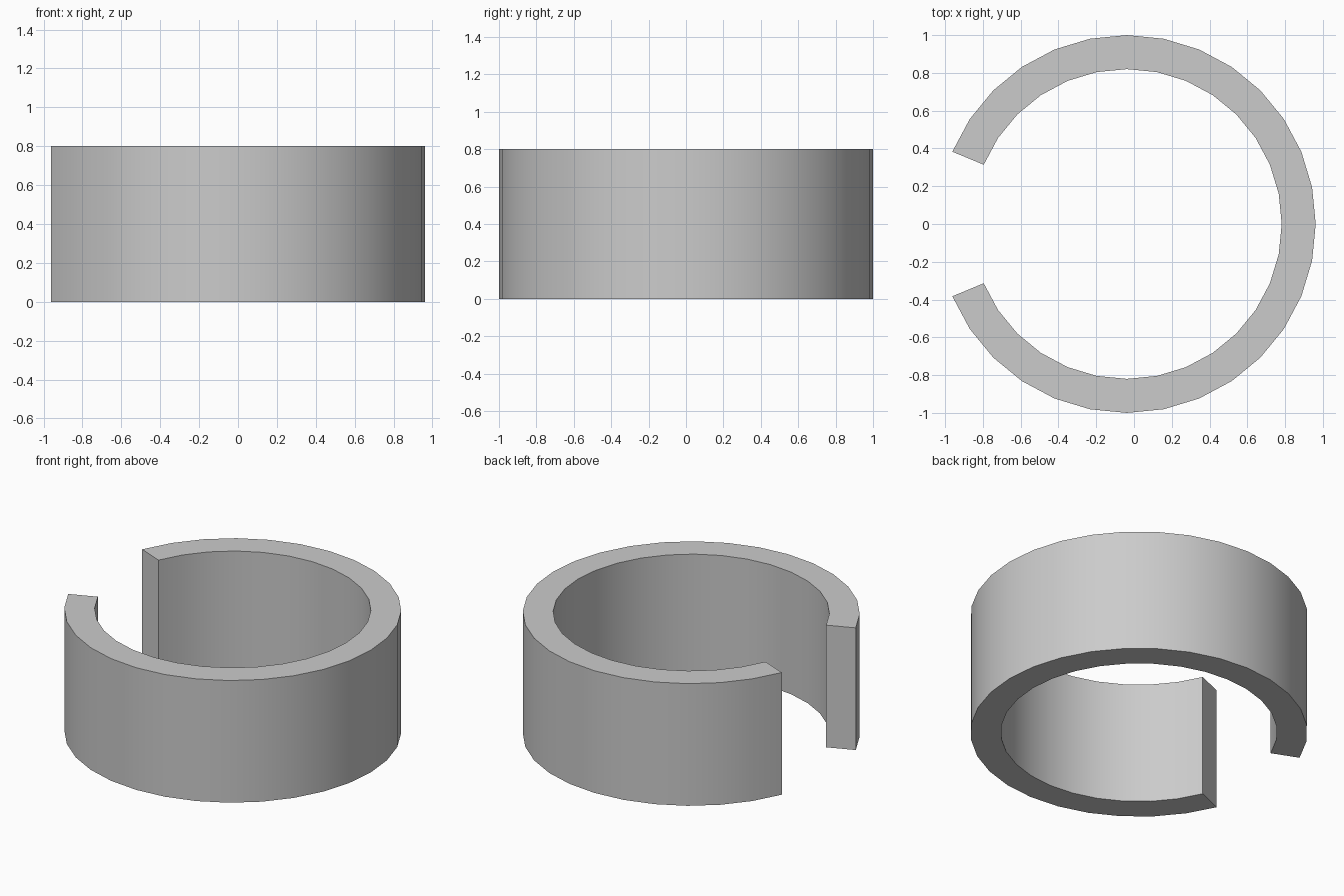
import bpy, bmesh
from math import cos, sin, radians

if "Cube" in bpy.data.objects:
    bpy.data.objects.remove(bpy.data.objects["Cube"])

OUTER, INNER, HEIGHT = 1.0, 0.82, 0.8
STEPS, HALF_ARC = 28, 157.5      # 28 of 32 sides, gap faces -x
CENTRE_X = -0.038

# C-shaped band: rectangular section at one end, swept round the z axis
bm = bmesh.new()
a = radians(-HALF_ARC)
section = [(OUTER, 0), (OUTER, HEIGHT), (INNER, HEIGHT), (INNER, 0)]
verts = [bm.verts.new((CENTRE_X + r * cos(a), r * sin(a), z)) for r, z in section]
start_cap = bm.faces.new(verts)
swept = bmesh.ops.spin(bm, geom=[start_cap], cent=(CENTRE_X, 0, 0), axis=(0, 0, 1),
                       angle=radians(2 * HALF_ARC), steps=STEPS, use_duplicate=False)

# Close the starting end if the sweep consumed its face
bm.verts.ensure_lookup_table()
open_edges = [e for e in bm.edges if e.is_boundary]
if open_edges:
    bmesh.ops.holes_fill(bm, edges=open_edges, sides=4)
bmesh.ops.recalc_face_normals(bm, faces=bm.faces)

mesh = bpy.data.meshes.new("open_ring_band")
bm.to_mesh(mesh)
bm.free()
ring = bpy.data.objects.new("open_ring_band", mesh)
bpy.context.collection.objects.link(ring)

# Smooth curved walls, crisp rims and ends
bpy.context.view_layer.objects.active = ring
ring.select_set(True)
bpy.ops.object.shade_smooth_by_angle(angle=radians(30))
